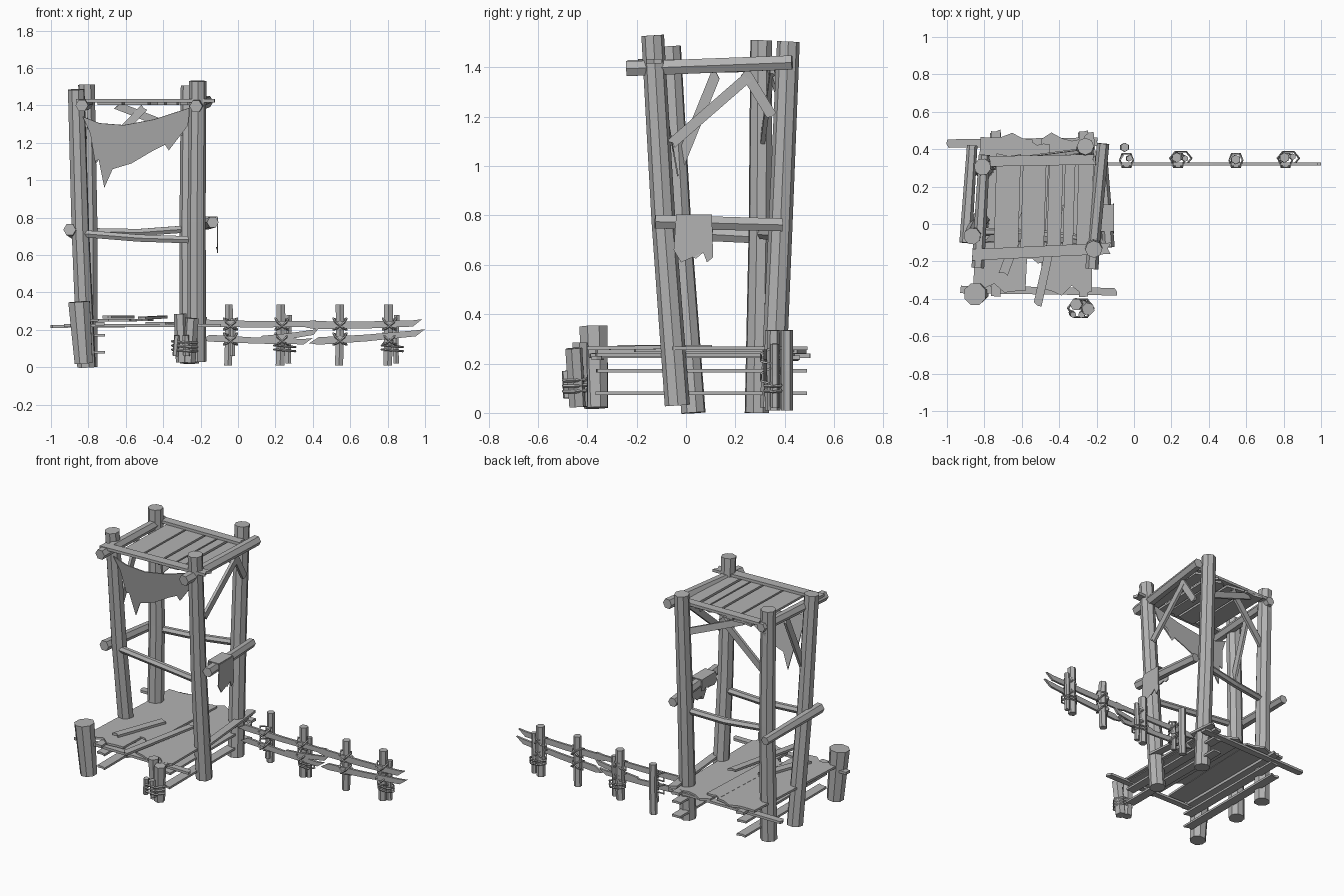
import bpy, bmesh, math, random
from mathutils import Vector, Matrix

random.seed(4)
cube = bpy.data.objects.get("Cube")
if cube:
    bpy.data.objects.remove(cube)

wood = bpy.data.materials.new("weathered_grey")
wood.use_nodes = True
GREY = (0.45, 0.45, 0.45, 1)
wood.diffuse_color = GREY
wood.node_tree.nodes["Principled BSDF"].inputs["Base Color"].default_value = GREY


def finish(name, bm):
    bmesh.ops.recalc_face_normals(bm, faces=bm.faces)
    mesh = bpy.data.meshes.new(name)
    bm.to_mesh(mesh)
    bm.free()
    mesh.materials.append(wood)
    obj = bpy.data.objects.new(name, mesh)
    bpy.context.collection.objects.link(obj)
    return obj


def log(name, pts, r0, r1=None, sides=6, bend=0.0):
    """Faceted log swept through points, with an optional bent middle."""
    pts = [Vector(p) for p in pts]
    r1 = r1 or r0
    if len(pts) == 2:
        off = Vector([random.uniform(-bend, bend) for _ in range(3)])
        pts.insert(1, (pts[0] + pts[1]) / 2 + off)
    axis = (pts[-1] - pts[0]).normalized()
    rot = axis.to_track_quat('Z', 'Y').to_matrix()
    bm = bmesh.new()
    rings = []
    for i, p in enumerate(pts):
        r = r0 + (r1 - r0) * i / (len(pts) - 1)
        rings.append([bm.verts.new(p + rot @ Vector((r * math.cos(a), r * math.sin(a), 0)))
                      for a in (math.tau * k / sides for k in range(sides))])
    for lo, hi in zip(rings, rings[1:]):
        for k in range(sides):
            j = (k + 1) % sides
            bm.faces.new((lo[k], lo[j], hi[j], hi[k]))
    bm.faces.new(rings[0])
    bm.faces.new(rings[-1])
    return finish(name, bm)


def plank(name, a, b, width, thick, up=(0, 0, 1), ragged=0.0, cuts=2):
    """Flat board from a to b; ragged ends are jittered lengthwise."""
    a, b = Vector(a), Vector(b)
    along = (b - a).normalized()
    side = Vector(up).cross(along).normalized()
    normal = along.cross(side)
    bm = bmesh.new()
    steps = [(k / cuts - 0.5) * width for k in range(cuts + 1)]
    jag = lambda: along * random.uniform(-ragged, ragged)
    outline = [a + side * s + jag() for s in steps]
    outline += [b + side * s + jag() for s in reversed(steps)]
    face = bm.faces.new([bm.verts.new(p - normal * thick / 2) for p in outline])
    ext = bmesh.ops.extrude_face_region(bm, geom=[face])
    bmesh.ops.translate(bm, vec=normal * thick,
                        verts=[v for v in ext["geom"] if isinstance(v, bmesh.types.BMVert)])
    return finish(name, bm)


def cloth(name, outline):
    bm = bmesh.new()
    face = bm.faces.new([bm.verts.new(p) for p in outline])
    bmesh.ops.triangulate(bm, faces=[face])
    obj = finish(name, bm)
    obj.modifiers.new("thickness", 'SOLIDIFY').thickness = 0.006
    return obj


def ring(name, center, radius, tilt=(0, 0), thick=0.007, squash=1.0):
    """Hexagonal rope loop."""
    bm = bmesh.new()
    rot = Matrix.Rotation(tilt[0], 3, 'Y') @ Matrix.Rotation(tilt[1], 3, 'X')
    rows = []
    for k in range(6):
        a = math.tau * k / 6
        out = Vector((math.cos(a), math.sin(a) * squash, 0))
        rows.append([bm.verts.new(Vector(center) + rot @ (out * (radius + thick * math.cos(t))
                     + Vector((0, 0, thick * math.sin(t)))))
                     for t in (math.tau * m / 4 for m in range(4))])
    for k in range(6):
        for m in range(4):
            n, q = (k + 1) % 6, (m + 1) % 4
            bm.faces.new((rows[k][m], rows[n][m], rows[n][q], rows[k][q]))
    return finish(name, bm)


# Tower posts
for name, foot, top in (
        ("front_right_post", (-.22, -.035, .03), (-.215, -.135, 1.53)),
        ("front_left_post", (-.81, .03, 0), (-.865, -.065, 1.485)),
        ("back_left_post", (-.80, .287, 0), (-.81, .305, 1.51)),
        ("back_right_post", (-.26, .35, .02), (-.26, .415, 1.505))):
    log(name, (foot, top), .051, .046, 8, .008)

# Roof logs and guard rails
log("roof_log_left", ((-.835, -.235, 1.40), (-.80, .37, 1.41)), .034, .030)
log("roof_log_right", ((-.225, -.24, 1.395), (-.215, -.09, 1.40), (-.165, .43, 1.42)), .035, .033)
log("rail_left", ((-.90, -.10, .735), (-.865, .42, .705)), .034, .028)
log("rail_right", ((-.135, -.125, .775), (-.175, .39, .762)), .032, .030)
log("rail_front", ((-.84, -.04, .715), (-.53, -.05, .69), (-.22, -.085, .68)), .022)
log("rail_back", ((-.81, .30, .725), (-.53, .35, .72), (-.26, .385, .74)), .022)

# Roof planks
plank("roof_crossbar_front", (-.87, -.165, 1.425), (-.13, -.13, 1.425), .06, .018, ragged=.012)
plank("roof_crossbar_back", (-.77, .335, 1.425), (-.21, .345, 1.425), .055, .018, ragged=.012)
for x, w, y0, y1 in ((-.675, .13, -.15, .36), (-.535, .125, -.15, .36), (-.42, .075, -.14, .35),
                     (-.345, .055, -.15, .36), (-.26, .08, -.13, .35)):
    plank("roof_board", (x - .01, y0, 1.408), (x + .005, y1, 1.408), w, .014, ragged=.02)

# Diagonal braces under the roof
for a, b, up in (
        ((-.205, -.06, 1.09), (-.19, .25, 1.36), (1, 0, 0)),
        ((-.19, .24, 1.38), (-.20, .35, 1.20), (1, 0, 0)),
        ((-.83, -.03, 1.00), (-.81, .12, 1.37), (1, 0, 0)),
        ((-.81, .33, 1.38), (-.81, .285, 1.10), (1, 0, 0)),
        ((-.78, .31, 1.10), (-.50, .35, 1.39), (0, 1, 0)),
        ((-.27, .39, 1.25), (-.65, .34, 1.40), (0, 1, 0))):
    plank("roof_brace", a, b, .042, .018, up, ragged=.01)

# Floor boards and bearers
plank("floor_board_left", (-.72, -.345, .25), (-.68, .48, .25), .28, .014, ragged=.025, cuts=5)
plank("floor_board_right", (-.36, -.36, .235), (-.36, .46, .235), .27, .014, ragged=.03, cuts=5)
plank("floor_board_middle", (-.53, -.20, .252), (-.50, .44, .252), .10, .012, ragged=.02, cuts=3)
plank("loose_plank_long", (-.515, -.43, .262), (-.40, .10, .268), .045, .015, ragged=.012)
plank("loose_plank_short", (-.70, -.27, .268), (-.58, .05, .268), .05, .015, ragged=.012)
plank("loose_plank_edge", (-.19, -.06, .262), (-.24, .48, .262), .05, .015, ragged=.012)
plank("floor_bearer_back", (-1.0, .43, .218), (-.20, .44, .225), .045, .016, ragged=.01)
plank("floor_bearer_front", (-.93, -.35, .222), (-.10, -.362, .222), .04, .016, ragged=.01)
for x in (-.74, -.27):
    for z in (.08, .17):
        plank("under_rail", (x, -.36, z), (x, .485, z), .06, .014, ragged=.006)
    plank("side_bearer", (x, -.39, .232), (x, .50, .232), .05, .018, ragged=.006)

# Front stumps
log("front_left_stump", ((-.825, -.365, .02), (-.85, -.375, .35)), .052, .062, 8)
for foot, top, r in (((-.30, -.425, .025), (-.31, -.43, .285), .032),
                     ((-.26, -.44, .025), (-.245, -.455, .262), .034),
                     ((-.335, -.475, .06), (-.325, -.485, .17), .016),
                     ((-.275, -.48, .06), (-.28, -.485, .17), .018)):
    log("bundle_stake", (foot, top), r, r * 1.05, 6)
for z in (.09, .112, .135):
    ring("bundle_rope", (-.285, -.45, z), .068, (.06, .05), .007, .8)

# Hanging cloths
banner = [(-.83, 1.34), (-.74, 1.305), (-.61, 1.295), (-.45, 1.325), (-.25, 1.39), (-.27, 1.29),
          (-.33, 1.24), (-.345, 1.225), (-.37, 1.16), (-.39, 1.19), (-.46, 1.155), (-.57, 1.09),
          (-.67, 1.06), (-.715, .96), (-.745, 1.11), (-.765, 1.10), (-.79, 1.25)]
cloth("front_banner", [(x, -.10 + (1.35 - z) * .18, z) for x, z in banner])
rag = [(-.04, .80), (.105, .80), (.11, .63), (.085, .61), (.07, .65), (.04, .625),
       (.01, .64), (-.02, .61), (-.05, .66)]
cloth("rail_rag_outer", [(-.112, y, z) for y, z in rag])
cloth("rail_rag_inner", [(-.19, y, .80 - (.80 - z) * .4) for y, z in rag])
plank("rail_rag_fold", (-.15, -.04, .802), (-.15, .105, .802), .08, .006)

# Fence posts and stakes
for x, y, r, z0, z1 in ((-.053, .41, .024, .01, .335), (.225, .355, .027, .01, .335),
                        (.54, .345, .025, .01, .335), (.80, .355, .027, .01, .335),
                        (.27, .35, .017, .02, .28), (.845, .36, .017, .02, .28),
                        (-.03, .35, .016, .06, .26)):
    log("fence_post", ((x, y, z0), (x + .004, y, z1)), r, r, 6, .004)

# Fence rails, tapering to split points
def fence_rail(x0, z0, x1, z1, w):
    tip = (x1 - x0) * .08
    out = [(x0, z0 - w * .3), (x0 + tip, z0 - w / 2), ((x0 + x1) / 2, (z0 + z1) / 2 - w * .6),
           (x1 - tip, z1 - w / 2), (x1, z1 + w * .45), (x1 - tip, z1 + w * .3),
           ((x0 + x1) / 2, (z0 + z1) / 2 + w * .3), (x0 + tip, z0 + w / 2)]
    bm = bmesh.new()
    face = bm.faces.new([bm.verts.new((x, .314, z)) for x, z in out])
    ext = bmesh.ops.extrude_face_region(bm, geom=[face])
    bmesh.ops.translate(bm, vec=(0, .014, 0),
                        verts=[v for v in ext["geom"] if isinstance(v, bmesh.types.BMVert)])
    finish("fence_rail", bm)

for r in ((-.22, .235, .42, .235, .038), (.36, .225, .985, .238, .042),
          (-.20, .155, .40, .14, .036), (.10, .15, .43, .19, .035), (.38, .14, 1.0, .185, .040)):
    fence_rail(*r)

# Rope lashings
for x in (-.04, .235, .545, .81):
    for z in (.15, .23):
        for tilt in (.7, -.7):
            ring("fence_lashing", (x, .34, z), .047, (tilt, .2), .006, .9)
for x in (.25, .825):
    for z in (.09, .112):
        ring("stake_rope", (x, .352, z), .058, (.08, 0), .006, .7)
